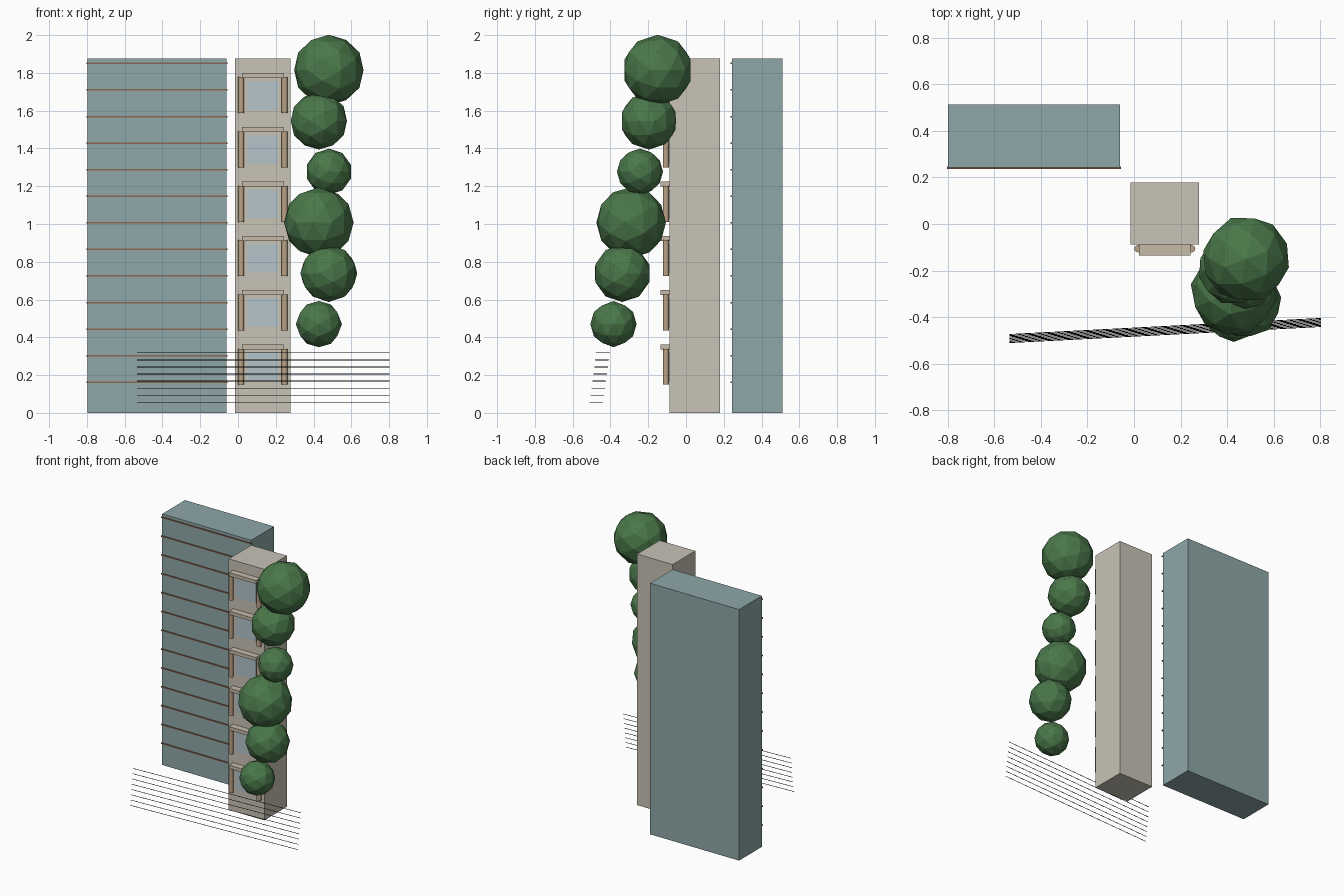
import bpy
from math import radians, pi
from mathutils import Matrix, Vector

if "Cube" in bpy.data.objects:
    bpy.data.objects.remove(bpy.data.objects["Cube"], do_unlink=True)


def material(name, hex_code):
    def linear(c):
        return c / 12.92 if c <= 0.04045 else ((c + 0.055) / 1.055) ** 2.4
    rgb = [linear(int(hex_code[i:i + 2], 16) / 255) for i in (0, 2, 4)]
    mat = bpy.data.materials.new(name)
    mat.use_nodes = True
    mat.diffuse_color = (*rgb, 1)
    bsdf = next(n for n in mat.node_tree.nodes if n.type == 'BSDF_PRINCIPLED')
    bsdf.inputs["Base Color"].default_value = (*rgb, 1)
    bsdf.inputs["Roughness"].default_value = 0.9
    return mat


TEAL = material("muted teal", "8FA7A9")
STONE = material("pale stone", "C9C3B7")
TRIM = material("trim stone", "C6BBAA")
TAN = material("tan column", "BCA386")
GLASS = material("pale blue glass", "B3C5CC")
BROWN = material("brown band", "8A6752")
GREEN = material("leaf green", "4A784A")
BLACK = material("wire black", "1A1A1A")


def finish(name, mat):
    obj = bpy.context.object
    obj.name = name
    obj.data.materials.append(mat)
    return obj


def box(name, mat, x, y, z):
    """Box from (min, max) pairs along each axis."""
    spans = (x, y, z)
    bpy.ops.mesh.primitive_cube_add(size=1)
    obj = finish(name, mat)
    obj.location = [(a + b) / 2 for a, b in spans]
    obj.scale = [b - a for a, b in spans]
    return obj


def rod(name, mat, start, end, radius, sides):
    start, end = Vector(start), Vector(end)
    axis = end - start
    bpy.ops.mesh.primitive_cylinder_add(vertices=sides, radius=radius, depth=axis.length)
    obj = finish(name, mat)
    obj.rotation_euler = axis.to_track_quat('Z', 'Y').to_euler()
    obj.location = (start + end) / 2
    return obj


# Rear tower with floor bands along its front
box("rear_tower", TEAL, (-0.797, -0.061), (0.243, 0.512), (0, 1.875))
for i in range(13):
    z = 0.162 + i * 0.1407
    box(f"floor_band_{i + 1}", BROWN, (-0.802, -0.055), (0.236, 0.246), (z - 0.004, z + 0.004))

# Front tower with a stack of framed windows
box("front_tower", STONE, (-0.015, 0.279), (-0.088, 0.179), (0, 1.875))
mid = 0.132
for i in range(6):
    z = 0.149 + i * 0.2876
    n = i + 1
    box(f"window_pane_{n}", GLASS, (mid - 0.081, mid + 0.081), (-0.094, -0.086), (z + 0.02, z + 0.168))
    box(f"window_lintel_{n}", TRIM, (mid - 0.111, mid + 0.111), (-0.136, -0.087), (z + 0.187, z + 0.213))
    for side, word in ((-1, "right"), (1, "left")):
        x = mid + side * 0.115
        column = rod(f"{word}_column_{n}", TAN, (x, -0.106, z), (x, -0.106, z + 0.19), 0.016, 12)
        bpy.ops.object.shade_smooth_by_angle(angle=radians(35))

# Climbing stack of faceted foliage, leaning back as it rises
radii = (0.122, 0.152, 0.187)
tilt = Matrix.Rotation(radians(-31.717), 4, 'Y')
for i in range(6):
    bpy.ops.mesh.primitive_ico_sphere_add(subdivisions=2, radius=radii[i % 3])
    ball = finish(f"foliage_{i + 1}", GREEN)
    ball.data.transform(tilt)
    ball.rotation_euler.z = i * 0.7
    ball.location = (0.428 if i % 2 == 0 else 0.481, -0.384 + i * 0.0468, 0.47 + i * 0.269)

# Overhead wires, each one slightly further back than the one below
for i in range(8):
    z = 0.056 + i * 0.0374
    shift = i * 0.005
    rod(f"wire_{i + 1}", BLACK, (-0.535, -0.509 + shift, z), (0.802, -0.44 + shift, z), 0.002, 6)
